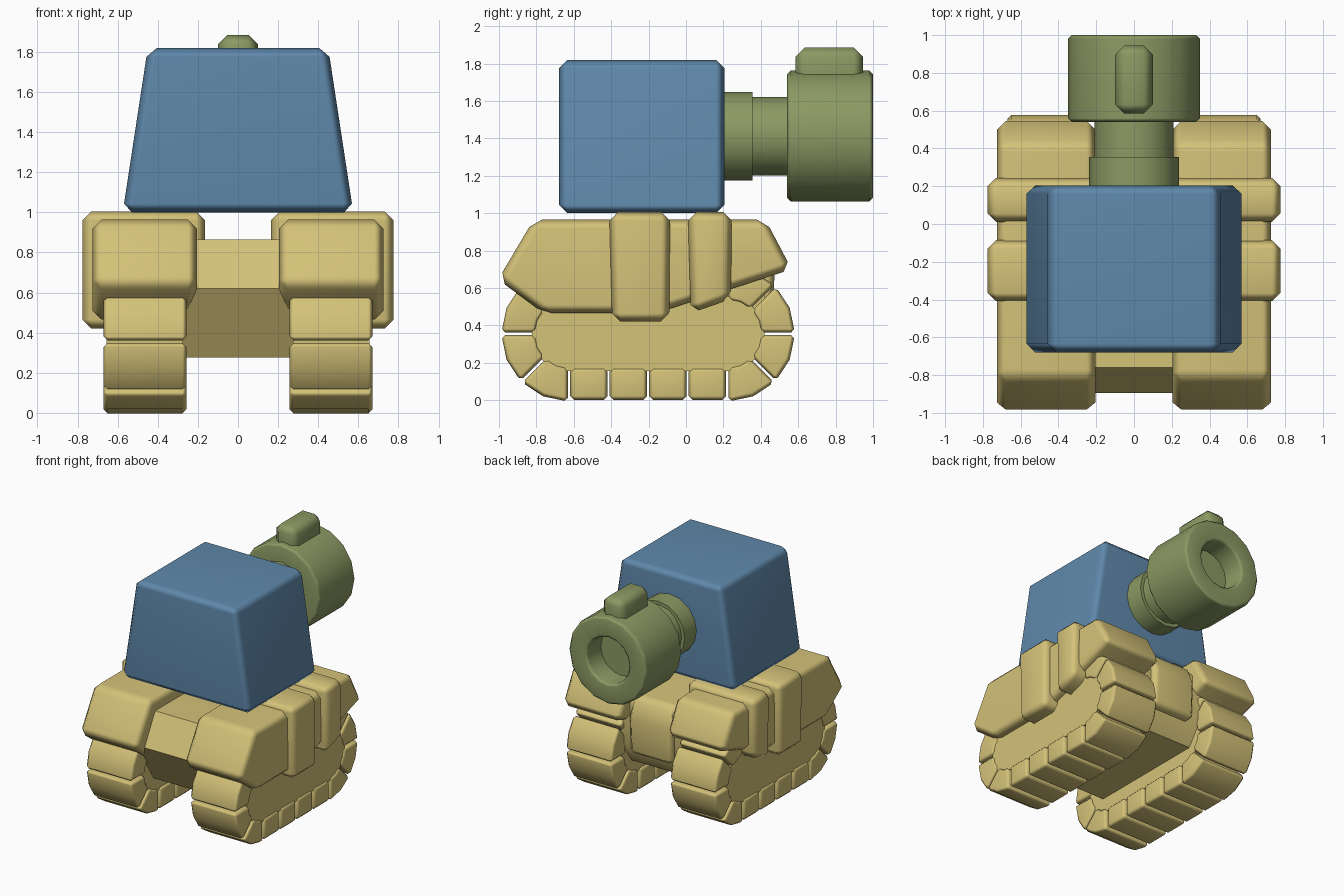
import bpy, bmesh, math
from mathutils import Vector

if "Cube" in bpy.data.objects:
    bpy.data.objects.remove(bpy.data.objects["Cube"])


def material(name, rgb):
    m = bpy.data.materials.new(name)
    m.diffuse_color = (*rgb, 1)
    m.use_nodes = True
    m.node_tree.nodes["Principled BSDF"].inputs["Base Color"].default_value = m.diffuse_color
    return m


TAN = material("sand_tan", (0.66, 0.54, 0.19))
BLUE = material("steel_blue", (0.115, 0.25, 0.41))
GREEN = material("olive_green", (0.26, 0.32, 0.125))


def finish(name, bm, mat, mirror=False):
    """Turn a bmesh into a smooth-by-angle object, optionally mirrored in x."""
    bmesh.ops.recalc_face_normals(bm, faces=bm.faces)
    me = bpy.data.meshes.new(name)
    bm.to_mesh(me)
    bm.free()
    me.materials.append(mat)
    ob = bpy.data.objects.new(name, me)
    bpy.context.collection.objects.link(ob)
    bpy.ops.object.select_all(action='DESELECT')
    ob.select_set(True)
    bpy.context.view_layer.objects.active = ob
    bpy.ops.object.shade_smooth_by_angle(angle=math.radians(50))
    if mirror:
        ob.modifiers.new("mirror", 'MIRROR').use_mirror_merge = False
    wn = ob.modifiers.new("weighted", 'WEIGHTED_NORMAL')
    wn.keep_sharp = True
    return ob


def add_prism(bm, pts, a, b, bevel=0.0, axis='X'):
    """Extrude a (y,z) profile along x, or an (x,z) profile along y."""
    part = bmesh.new()
    place = (lambda p, t: (t, p[0], p[1])) if axis == 'X' else (lambda p, t: (p[0], t, p[1]))
    lo = [part.verts.new(place(p, a)) for p in pts]
    hi = [part.verts.new(place(p, b)) for p in pts]
    part.faces.new(lo)
    part.faces.new(hi[::-1])
    n = len(pts)
    for i in range(n):
        j = (i + 1) % n
        part.faces.new((lo[i], hi[i], hi[j], lo[j]))
    bmesh.ops.recalc_face_normals(part, faces=part.faces)
    if bevel:
        edges = [e for e in part.edges if e.calc_face_angle(0) > math.radians(26)]
        bmesh.ops.bevel(part, geom=edges, offset=bevel, segments=1,
                        affect='EDGES', clamp_overlap=True)
    tmp = bpy.data.meshes.new("tmp")
    part.to_mesh(tmp)
    part.free()
    bm.from_mesh(tmp)
    bpy.data.meshes.remove(tmp)


def prism(name, pts, a, b, bevel, mat, axis='X', mirror=False):
    bm = bmesh.new()
    add_prism(bm, pts, a, b, bevel, axis)
    return finish(name, bm, mat, mirror)


# Turret: tapered chamfered box
prism("turret", [(-0.575, 1.0), (0.575, 1.0), (0.45, 1.82), (-0.45, 1.82)],
      -0.68, 0.205, 0.045, BLUE, axis='Y')

# Gun barrel: lathed neck and hollow muzzle (radius, y)
profile = [(0, 0.15), (0.237, 0.15), (0.237, 0.355), (0.21, 0.355), (0.21, 0.54),
           (0.33, 0.54), (0.35, 0.56), (0.35, 0.98), (0.33, 1.0), (0.205, 1.0),
           (0.185, 0.98), (0.185, 0.82), (0, 0.82)]
CZ = 1.412
bm = bmesh.new()
vs = [bm.verts.new((0, y, CZ + r)) for r, y in profile]
es = [bm.edges.new(p) for p in zip(vs, vs[1:])]
bmesh.ops.spin(bm, geom=vs + es, cent=(0, 0, CZ), axis=(0, 1, 0),
               angle=math.tau, steps=16, use_duplicate=False)
bmesh.ops.remove_doubles(bm, verts=bm.verts, dist=1e-4)
finish("gun_barrel", bm, GREEN)

# Sight lug on the muzzle
prism("muzzle_sight", [(0.585, 1.62), (0.945, 1.62), (0.945, 1.885), (0.585, 1.885)],
      -0.1, 0.1, 0.048, GREEN)

# Hull between the tracks and its far end plate
prism("hull", [(-0.76, 0.865), (-0.895, 0.62), (-0.68, 0.275), (0.3, 0.275),
               (0.42, 0.45), (0.42, 0.8), (0.36, 0.865)], -0.29, 0.29, 0, TAN)
prism("hull_end_plate", [(0.3, 0.86), (0.41, 0.86), (0.475, 0.7), (0.46, 0.41), (0.3, 0.41)],
      -0.19, 0.19, 0.035, TAN)

# Fenders over the tracks
prism("fender", [(-1.005, 0.645), (-0.815, 0.965), (0.425, 0.965), (0.565, 0.7),
                 (-0.13, 0.475), (-0.17, 0.465), (-0.76, 0.465)],
      0.205, 0.725, 0.045, TAN, mirror=True)

# Raised straps wrapping each fender
prism("fender_strap_wide", [(-0.41, 1.005), (-0.085, 1.005), (-0.09, 0.42), (-0.395, 0.42)],
      0.165, 0.775, 0.045, TAN, mirror=True)
prism("fender_strap_narrow", [(0.01, 1.005), (0.245, 1.005), (0.24, 0.54), (0.025, 0.465)],
      0.165, 0.775, 0.045, TAN, mirror=True)

# Track core: stadium shape
Y0, Y1, ZC, R = -0.625, 0.22, 0.355, 0.355


def arc(cy, start, end, r, n):
    return [(cy + r * math.cos(math.radians(start + (end - start) * i / n)),
             ZC + r * math.sin(math.radians(start + (end - start) * i / n)))
            for i in range(n + 1)]


prism("track_core", arc(Y1, -90, 90, 0.2, 8) + arc(Y0, 90, 270, 0.2, 8),
      0.275, 0.655, 0, TAN, mirror=True)

# Track pads: straight runs plus wedge pads around both ends
bm = bmesh.new()
pitch = (Y1 - Y0) / 4
for k in range(4):
    c = Y0 + pitch * (k + 0.5)
    for s in (-1, 1):
        pts = [(c - 0.1, ZC + s * R), (c + 0.1, ZC + s * R),
               (c + 0.1, ZC + s * 0.18), (c - 0.1, ZC + s * 0.18)]
        add_prism(bm, pts, 0.257, 0.67, 0.022)
    for cy, base in ((Y1, -90), (Y0, 90)):
        a = base + 45 * k
        pts = arc(cy, a + 1, a + 44, 0.362, 2) + arc(cy, a + 43, a + 2, 0.18, 2)
        add_prism(bm, pts, 0.257, 0.67, 0.02)
finish("track_pads", bm, TAN, mirror=True)
